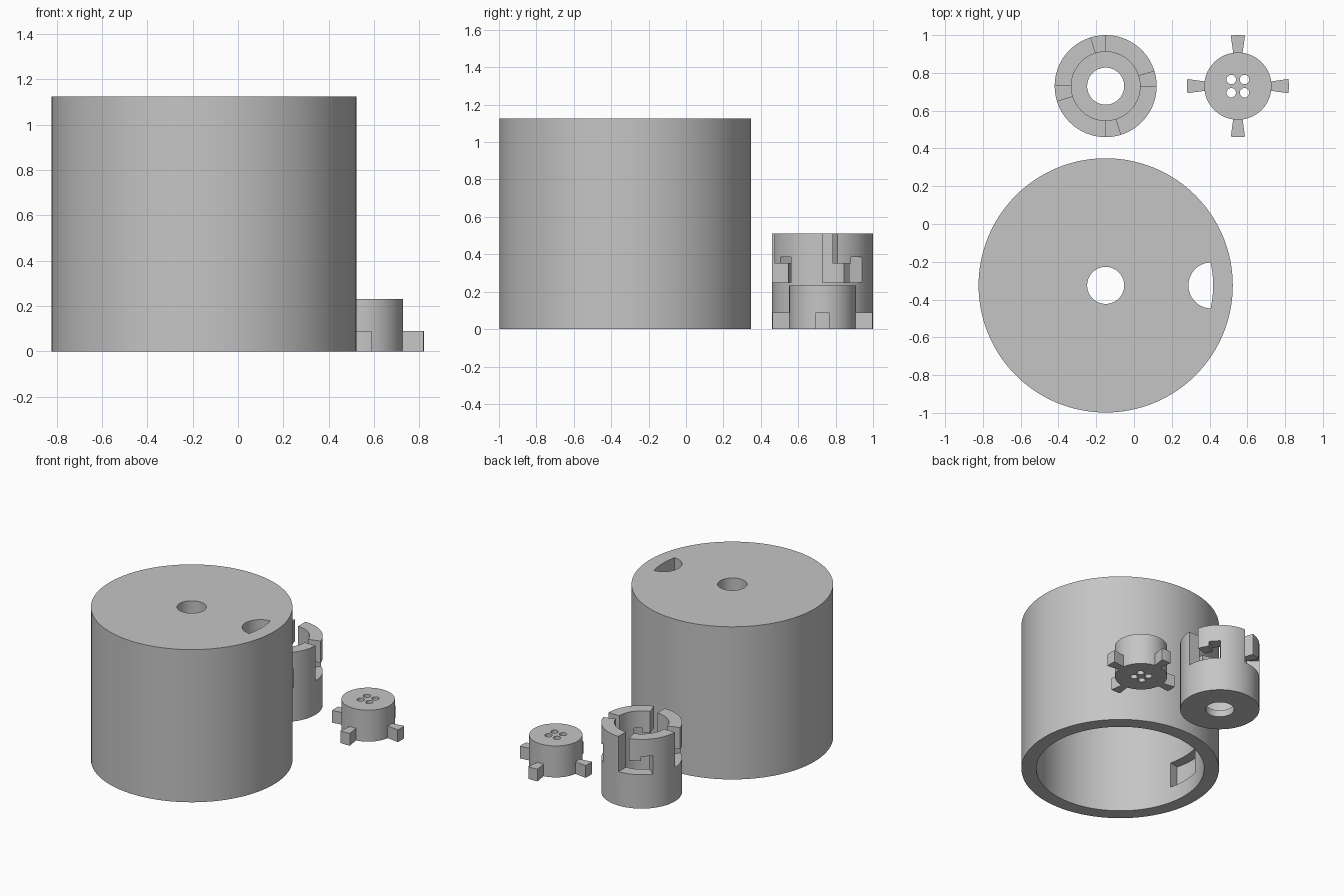
import bpy, bmesh
from math import radians, cos, sin
from mathutils import Matrix

cube = bpy.data.objects.get("Cube")
if cube:
    bpy.data.objects.remove(cube, do_unlink=True)

grey = bpy.data.materials.new("plain grey")
grey.use_nodes = True
COLOUR = (0.56, 0.56, 0.56, 1)
grey.diffuse_color = COLOUR
grey.node_tree.nodes["Principled BSDF"].inputs["Base Color"].default_value = COLOUR


def add_object(name, bm):
    bmesh.ops.recalc_face_normals(bm, faces=bm.faces)
    mesh = bpy.data.meshes.new(name)
    bm.to_mesh(mesh)
    bm.free()
    mesh.materials.append(grey)
    obj = bpy.data.objects.new(name, mesh)
    bpy.context.collection.objects.link(obj)
    return obj


def cylinder(name, centre, radius, z0, z1, sides=96):
    bm = bmesh.new()
    place = Matrix.Translation((centre[0], centre[1], (z0 + z1) / 2))
    bmesh.ops.create_cone(bm, cap_ends=True, segments=sides, radius1=radius,
                          radius2=radius, depth=z1 - z0, matrix=place)
    return add_object(name, bm)


def sector(name, centre, r0, r1, a0, a1, z0, z1, steps=8):
    """Solid wedge of a ring between two angles in degrees."""
    bm = bmesh.new()
    angles = [radians(a0 + (a1 - a0) * i / steps) for i in range(steps + 1)]
    outline = [(r1, a) for a in angles] + [(r0, a) for a in reversed(angles)]
    base = bm.faces.new([bm.verts.new((centre[0] + r * cos(a), centre[1] + r * sin(a), z0))
                         for r, a in outline])
    extruded = bmesh.ops.extrude_face_region(bm, geom=[base], use_keep_orig=True)
    top = [v for v in extruded["geom"] if isinstance(v, bmesh.types.BMVert)]
    bmesh.ops.translate(bm, verts=top, vec=(0, 0, z1 - z0))
    return add_object(name, bm)


def combine(target, tool, operation="DIFFERENCE"):
    mod = target.modifiers.new("combine", "BOOLEAN")
    mod.object = tool
    mod.operation = operation
    mod.solver = "EXACT"
    bpy.context.view_layer.objects.active = target
    bpy.ops.object.modifier_apply(modifier=mod.name)
    bpy.data.objects.remove(tool, do_unlink=True)


def smooth(obj):
    bpy.ops.object.select_all(action="DESELECT")
    obj.select_set(True)
    bpy.context.view_layer.objects.active = obj
    bpy.ops.object.shade_smooth_by_angle(angle=radians(30))


# Housing: large drum, open below, with a centre hole and a clipped round window
HOUSE = (-0.15, -0.325)
housing = cylinder("housing", HOUSE, 0.673, 0, 1.125, 128)
combine(housing, cylinder("cavity", HOUSE, 0.572, -0.1, 1.0, 128))
combine(housing, cylinder("centre_hole", HOUSE, 0.098, 0.9, 1.3, 64))
window = cylinder("window", (HOUSE[0] + 0.56, HOUSE[1]), 0.122, 0.9, 1.3, 64)
combine(window, cylinder("window_limit", HOUSE, 0.569, 0.8, 1.4, 128), "INTERSECT")
combine(housing, window)
# Shallow pocket inside the wall
combine(housing, sector("pocket", HOUSE, 0.5, 0.645, 167, 193, 0.12, 0.31))
smooth(housing)

# Socket: cup with a holed floor and four hooked bayonet slots
CUP = (-0.15, 0.73)
socket = cylinder("socket", CUP, 0.27, 0, 0.51)
combine(socket, cylinder("bore", CUP, 0.182, 0.05, 0.6))
combine(socket, cylinder("floor_hole", CUP, 0.098, -0.1, 0.1, 64))
for quarter in range(0, 360, 90):
    for start, end, top in ((0, 17, 0.6), (0.5, 51, 0.35), (34, 51, 0.385)):
        combine(socket, sector("slot", CUP, 0.14, 0.32, quarter + start,
                               quarter + end, 0.25, top))
smooth(socket)

# Plug: solid round body with four flared lugs and four through holes
PLUG = (0.55, 0.73)
plug = cylinder("plug", PLUG, 0.178, 0, 0.232)
for quarter in range(0, 360, 90):
    combine(plug, sector("lug", PLUG, 0.15, 0.27, quarter - 8, quarter + 8, 0, 0.09), "UNION")
for sx in (-1, 1):
    for sy in (-1, 1):
        spot = (PLUG[0] + sx * 0.035, PLUG[1] + sy * 0.035)
        combine(plug, cylinder("pin_hole", spot, 0.025, -0.1, 0.4, 32))
smooth(plug)
